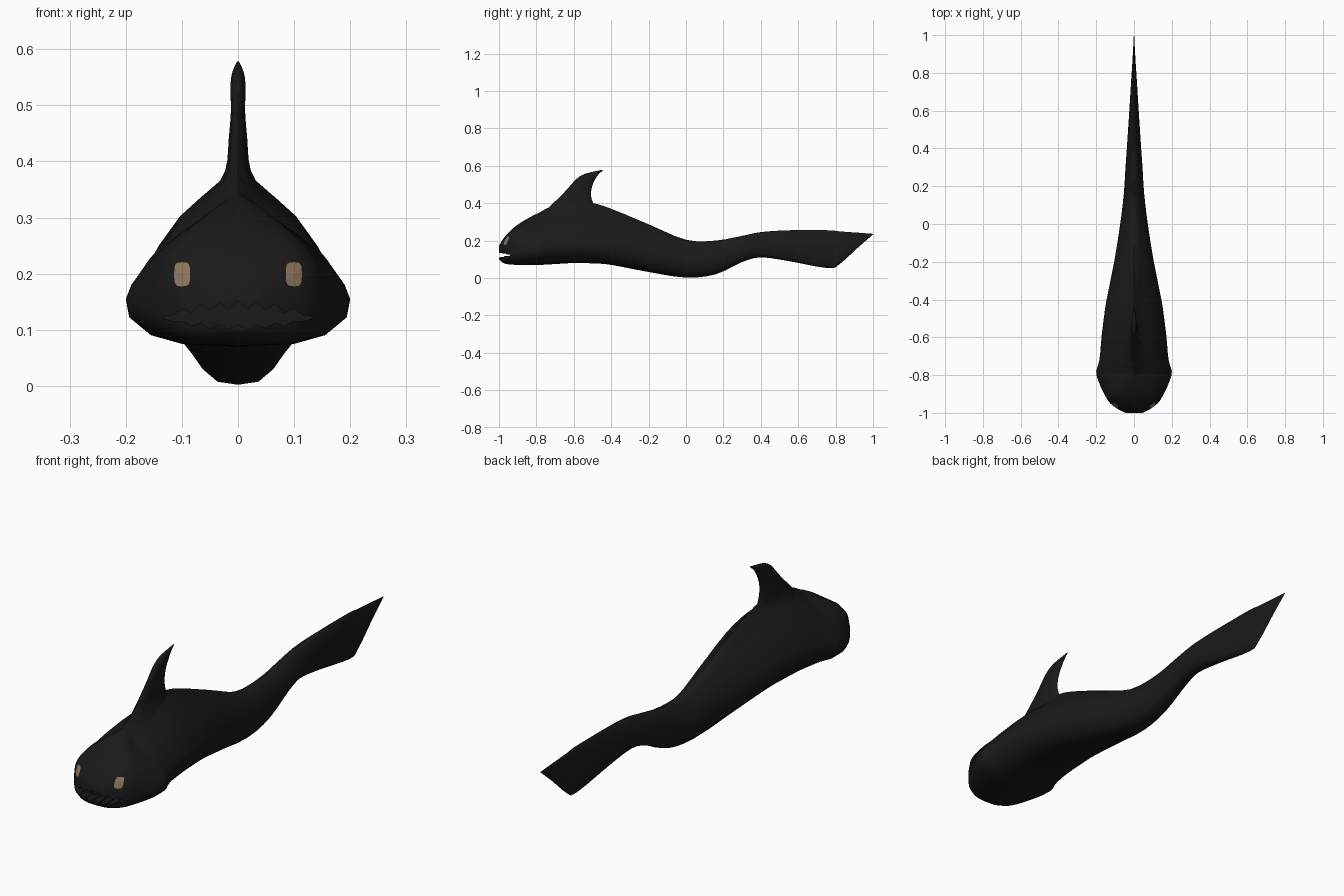
import bpy, bmesh, math
from mathutils import Vector
from mathutils.bvhtree import BVHTree

cube = bpy.data.objects.get("Cube")
if cube:
    bpy.data.objects.remove(cube, do_unlink=True)


def material(name, rgb):
    mat = bpy.data.materials.new(name)
    mat.use_nodes = True
    color = (*rgb, 1)
    mat.diffuse_color = color
    mat.node_tree.nodes["Principled BSDF"].inputs["Base Color"].default_value = color
    return mat


skin = material("charcoal skin", (0.010, 0.010, 0.010))
amber = material("tan eye", (0.27, 0.18, 0.11))


def add_object(name, bm, mat):
    bmesh.ops.recalc_face_normals(bm, faces=bm.faces)
    mesh = bpy.data.meshes.new(name)
    bm.to_mesh(mesh)
    bm.free()
    mesh.materials.append(mat)
    obj = bpy.data.objects.new(name, mesh)
    bpy.context.collection.objects.link(obj)
    return obj


def loft(name, rings, mat):
    """Skin a list of closed rings and cap both ends."""
    bm = bmesh.new()
    loops = [[bm.verts.new(p) for p in ring] for ring in rings]
    n = len(loops[0])
    for a, b in zip(loops, loops[1:]):
        for i in range(n):
            j = (i + 1) % n
            bm.faces.new((a[i], a[j], b[j], b[i]))
    bm.faces.new(loops[0])
    bm.faces.new(loops[-1])
    return add_object(name, bm, mat)


def smooth_rows(rows, steps):
    """Catmull-Rom interpolation of every column."""
    out = []
    for i in range(len(rows) - 1):
        quad = [rows[max(i - 1, 0)], rows[i], rows[i + 1], rows[min(i + 2, len(rows) - 1)]]
        for s in range(steps):
            t = s / steps
            out.append([0.5 * (2 * b + (c - a) * t + (2 * a - 5 * b + 4 * c - d) * t * t
                               + (3 * b - a - 3 * c + d) * t ** 3) for a, b, c, d in zip(*quad)])
    return out + [list(rows[-1])]


def clamp(value):
    return min(max(value, 0), 1)


def shade(obj, degrees):
    bpy.ops.object.select_all(action='DESELECT')
    obj.select_set(True)
    bpy.context.view_layer.objects.active = obj
    bpy.ops.object.shade_smooth_by_angle(angle=math.radians(degrees))


# Body: y, belly height, back height, half width
stations = [
    (-1, .10, .17, .045), (-.98, .082, .205, .085), (-.95, .073, .242, .125),
    (-.9, .07, .285, .158), (-.83, .07, .327, .189), (-.78, .07, .352, .2),
    (-.72, .073, .382, .183), (-.6, .08, .405, .172), (-.5, .078, .4, .16),
    (-.4, .07, .37, .145), (-.2, .032, .287, .105), (0, .002, .204, .073),
    (.16, .02, .2, .054), (.3, .085, .225, .045), (.4, .11, .245, .038),
    (.55, .09, .255, .028), (.76, .052, .255, .015), (.82, .073, .249, .011),
    (.92, .163, .242, .005), (1, .232, .236, .001),
]
# Half section from the flank to the back, and from the belly to the flank
upper = [(1, 0), (.95, .13), (.8, .34), (.6, .55), (.38, .7), (.16, .84), (.08, .93), (0, 1)]
lower = [(0, -1), (.5, -.94), (.78, -.75), (.97, -.37)]


def body_ring(y, low, high, w):
    height = high - low
    mid = low + height * (0.3 + 0.15 * clamp((y + 0.5) / 0.5))
    # Boxy at the snout, ridged at the shoulders, oval towards the tail
    snout = clamp((-0.79 - y) / 0.13)
    roundness = max(snout, 0.75 * clamp((y + 0.45) / 0.5))
    power = 3 if snout else 2
    right = []
    for fx, fz in lower + upper:
        if fz > 0:
            fx += ((1 - fz ** power) ** (1 / power) - fx) * roundness
        z = mid + fz * (high - mid if fz > 0 else mid - low)
        right.append((fx * w, y, z))
    return right + [(-x, y, z) for x, y, z in reversed(right[1:-1])]


body = loft("body", [body_ring(*row) for row in smooth_rows(stations, 3)], skin)
surface = BVHTree.FromPolygons([v.co.copy() for v in body.data.vertices],
                               [tuple(p.vertices) for p in body.data.polygons])

# Mouth: toothed slot cut through the snout
count, reach = 16, 0.132
top_lip, low_lip = [], []
for i in range(count + 1):
    x = reach * (2 * i / count - 1)
    bulge = 1 - (x / reach) ** 2
    tooth = 0.007 * (-1) ** i * min(1, 1.5 * bulge)
    top_lip.append((x, 0.124 + 0.02 * bulge + tooth))
    low_lip.append((x, 0.120 - 0.015 * bulge + tooth * 0.6))
outline = top_lip + low_lip[::-1]
cutter = loft("mouth_cutter", [[(x, y, z) for x, z in outline] for y in (-1.1, -0.93)], skin)
cutter.hide_render = True
cut = body.modifiers.new("mouth", 'BOOLEAN')
cut.operation = 'DIFFERENCE'
cut.solver = 'EXACT'
cut.object = cutter
bpy.context.view_layer.objects.active = body
bpy.ops.object.modifier_apply(modifier=cut.name)
bpy.data.objects.remove(cutter, do_unlink=True)
shade(body, 45)

# Dorsal fin: height, leading edge, trailing edge, half thickness
fin_levels = [
    (.34, -.76, -.46, .05), (.385, -.725, -.49, .023), (.44, -.668, -.508, .017),
    (.49, -.622, -.502, .013), (.53, -.585, -.484, .014), (.557, -.54, -.465, .011),
    (.578, -.45, -.44, .002),
]


def fin_ring(z, lead, trail, thick):
    angles = [math.tau * k / 14 for k in range(14)]
    return [(thick * math.sin(a), (lead + trail) / 2 + (trail - lead) / 2 * math.cos(a), z)
            for a in angles]


fin = loft("dorsal_fin", [fin_ring(*row) for row in smooth_rows(fin_levels, 3)], skin)
shade(fin, 60)

# Eyes: thin rounded plates laid on the head
for side, label in ((1, "left"), (-1, "right")):
    bm = bmesh.new()

    def on_head(x, z):
        hit, normal, _, _ = surface.ray_cast(Vector((x, -2, z)), Vector((0, 1, 0)))
        if normal.y > 0:
            normal = -normal
        return bm.verts.new(hit + normal * 0.003)

    cx, cz = side * 0.098, 0.198
    center = on_head(cx, cz)
    rim = []
    for k in range(16):
        a = math.tau * k / 16
        c, s = math.cos(a), math.sin(a)
        rim.append(on_head(cx + 0.015 * math.copysign(abs(c) ** 0.6, c),
                           cz + 0.022 * math.copysign(abs(s) ** 0.6, s)))
    for k in range(16):
        bm.faces.new((center, rim[k], rim[(k + 1) % 16]))
    eye = add_object(label + "_eye", bm, amber)
    if eye.data.polygons[0].normal.y > 0:
        eye.data.flip_normals()
